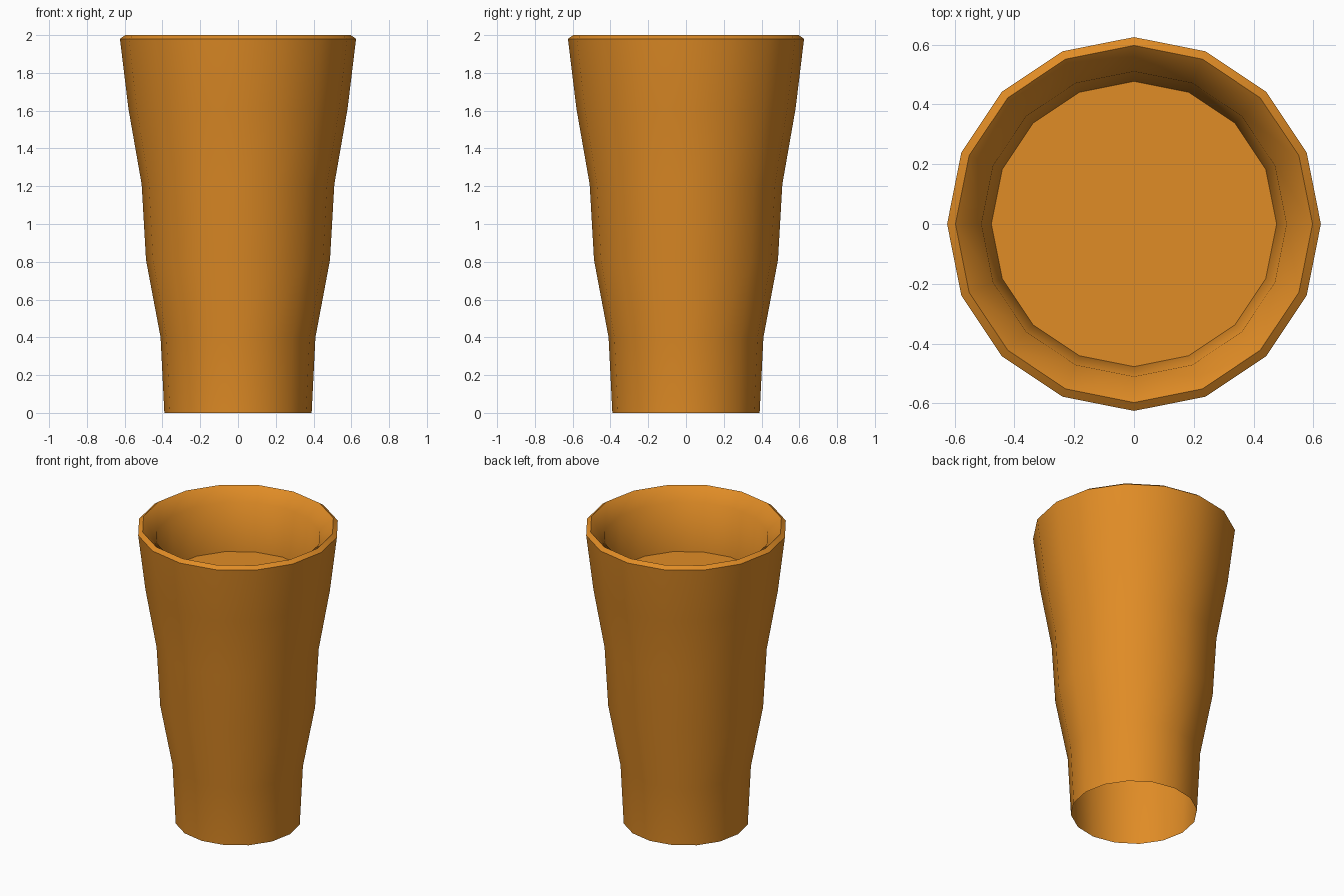
import bpy
import bmesh
import math

if "Cube" in bpy.data.objects:
    bpy.data.objects.remove(bpy.data.objects["Cube"])

SIDES = 16

# One flat amber colour
amber = bpy.data.materials.new("amber")
amber.diffuse_color = (0.745, 0.262, 0.019, 1.0)
amber.use_nodes = True
amber.node_tree.nodes["Principled BSDF"].inputs["Base Color"].default_value = amber.diffuse_color


def ring(bm, r, z):
    step = 2 * math.pi / SIDES
    return [bm.verts.new((r * math.cos(i * step), r * math.sin(i * step), z))
            for i in range(SIDES)]


# Profile (radius, height): outer wall upward, over the rim, down to the drink
profile = [
    (0.39, 0.0), (0.41, 0.40), (0.487, 0.81), (0.51, 1.21),
    (0.58, 1.61), (0.625, 1.98),      # outer wall
    (0.597, 2.0),                     # bevelled rim
    (0.51, 1.92), (0.477, 1.60),      # inner lip and wall
]

bm = bmesh.new()
rings = [ring(bm, r, z) for r, z in profile]
for a, b in zip(rings, rings[1:]):
    for i in range(SIDES):
        j = (i + 1) % SIDES
        bm.faces.new((a[i], a[j], b[j], b[i]))

# Flat drink surface closes the inner wall; the underside stays open
bm.faces.new(rings[-1])

mesh = bpy.data.meshes.new("drinking_glass")
bm.to_mesh(mesh)
bm.free()
mesh.materials.append(amber)
glass = bpy.data.objects.new("drinking_glass", mesh)
bpy.context.collection.objects.link(glass)

# Smooth walls, sharp rim and drink edge
bpy.context.view_layer.objects.active = glass
glass.select_set(True)
bpy.ops.object.shade_smooth_by_angle(angle=math.radians(45))
